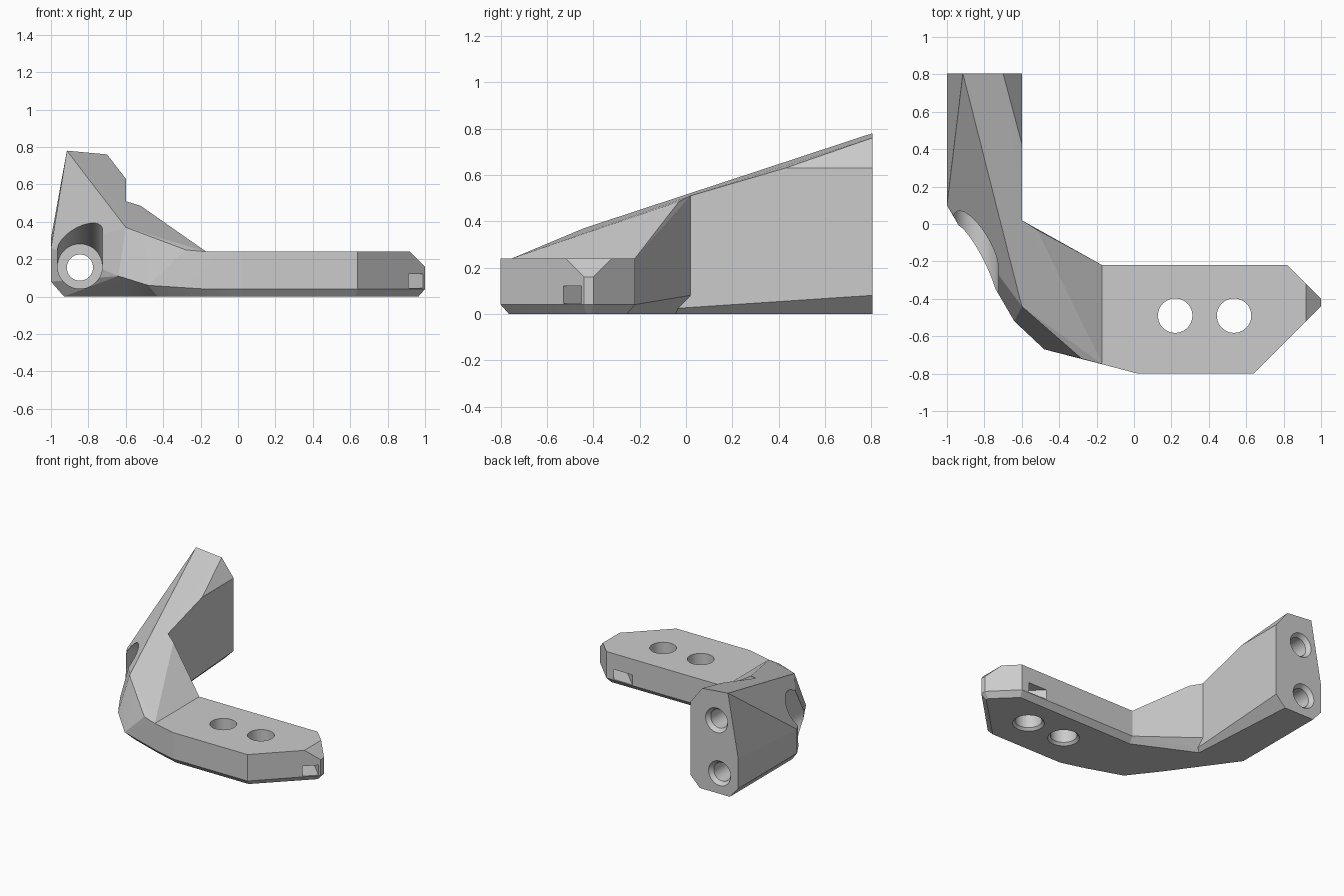
import bpy, bmesh, math
from mathutils import Matrix, Vector

cube = bpy.data.objects.get("Cube")
if cube:
    bpy.data.objects.remove(cube)

mat = bpy.data.materials.new("light_grey_plastic")
mat.use_nodes = True
grey = (0.6, 0.6, 0.6, 1)
mat.diffuse_color = grey
mat.node_tree.nodes["Principled BSDF"].inputs["Base Color"].default_value = grey


def finish(name, bm):
    bmesh.ops.recalc_face_normals(bm, faces=bm.faces)
    mesh = bpy.data.meshes.new(name)
    bm.to_mesh(mesh)
    bm.free()
    mesh.materials.append(mat)
    ob = bpy.data.objects.new(name, mesh)
    bpy.context.collection.objects.link(ob)
    return ob


def hull(name, points):
    """Convex solid around a set of corner points."""
    bm = bmesh.new()
    for p in points:
        bm.verts.new(p)
    res = bmesh.ops.convex_hull(bm, input=bm.verts)
    junk = [v for v in bm.verts if not v.link_faces]
    bmesh.ops.delete(bm, geom=junk, context='VERTS')
    bmesh.ops.dissolve_limit(bm, angle_limit=math.radians(0.5),
                             verts=bm.verts, edges=bm.edges)
    return finish(name, bm)


def ring(x, y, z, r, axis, n=48):
    """Circle of points facing along y or z."""
    pts = []
    for i in range(n):
        a = 2 * math.pi * i / n
        c, s = r * math.cos(a), r * math.sin(a)
        pts.append((x + c, y, z + s) if axis == 'Y' else (x + c, y + s, z))
    return pts


def combine(target, other, operation):
    mod = target.modifiers.new(operation, 'BOOLEAN')
    mod.operation = operation
    mod.solver = 'EXACT'
    mod.object = other
    bpy.context.view_layer.objects.active = target
    bpy.ops.object.modifier_apply(modifier=mod.name)
    bpy.data.objects.remove(other)


# Shared corners where the parts meet
inner_top, ridge_end = (-.6, .02, .51), (-.6, -.44, .37)
inner_low, inner_base = (-.6, .02, .08), (-.68, -.02, 0)
outer_low, outer_base = (-.64, -.52, .11), (-.6, -.40, 0)
seam = [(-.17, -.22, .24), (-.17, -.75, .24), (-.17, -.22, .04),
        (-.17, -.75, .04), (-.18, -.26, 0), (-.17, -.71, 0)]
back = .805

# Rising arm
arm = hull("bracket", [
    (-.915, back, .78), (-.70, back, .76), (-.6, back, .63), (-.6, .43, .63),
    (-1, back, .31), (-1, .1, .26), (-1, back, .08), (-1, .1, .08),
    (-.6, back, .08), (-.93, back, 0), (-.68, back, 0), (-.93, .06, 0),
    inner_top, ridge_end, inner_low, inner_base, outer_low, outer_base])

# Faceted elbow, overlapping both neighbours
elbow = hull("elbow", seam + [
    inner_top, ridge_end, inner_low, inner_base, outer_low, outer_base,
    (-.52, -.03, .485), (-.28, -.72, .25), (-.48, -.67, .06),
    (-.43, -.62, 0), (-.75, -.1, .2), (0, -.5, .12)])

# Flat mounting plate with chamfered lower rim and nose
outline = [(.02, -.80), (.64, -.80), (1, -.44), (1, -.40), (.82, -.22)]
base = [(.02, -.765), (.625, -.765), (.965, -.43), (.965, -.41), (.805, -.255)]
plate_pts = seam + [(x, y, .04) for x, y in outline] + [(x, y, 0) for x, y in base]
plate_pts += [(x, y, .24) for x, y in outline if x < 1]
plate_pts += [(x, y, .16) for x, y in outline if x == 1]
plate_pts += [(.92, -.52, .24), (.92, -.32, .24)]
plate = hull("plate", plate_pts)

combine(arm, elbow, 'UNION')
combine(arm, plate, 'UNION')

cutters = []
# Two plate holes with countersunk undersides
for x in (.22, .535):
    cutters.append(hull("plate_hole", ring(x, -.49, -.1, .092, 'Z') + ring(x, -.49, .4, .092, 'Z')))
    cutters.append(hull("plate_sink", ring(x, -.49, -.01, .12, 'Z') + ring(x, -.49, .02, .09, 'Z')))

# Arm holes: lower one runs through, upper one is blind
for x, z, depth in ((-.845, .155, 1.0), (-.82, .55, .27)):
    cutters.append(hull("arm_hole", ring(x, back - depth, z, .07, 'Y') + ring(x, .9, z, .07, 'Y')))
    cutters.append(hull("arm_sink", ring(x, back - .03, z, .07, 'Y') + ring(x, back + .01, z, .1, 'Y')))

# Screw head pocket whose ceiling climbs towards the front
cutters.append(hull("pocket", ring(-.845, .25, .162, .12, 'Y')
                    + ring(-.845, -.8, .162, .12, 'Y')
                    + ring(-.845, -.8, .58, .12, 'Y')))

# Strap slot crossing the plate corner diagonally
bm = bmesh.new()
bmesh.ops.create_cube(bm, size=1)
bmesh.ops.transform(bm, verts=bm.verts, matrix=(
    Matrix.Translation(Vector((.82, -.36, .083))) @ Matrix.Rotation(math.radians(-45), 4, 'Z')
    @ Matrix.Diagonal((.8, .11, .075, 1))))
cutters.append(finish("strap_slot", bm))

for cutter in cutters:
    cutter.hide_render = True
    combine(arm, cutter, 'DIFFERENCE')

# Smooth bores, crisp facets
bpy.ops.object.select_all(action='DESELECT')
arm.select_set(True)
bpy.context.view_layer.objects.active = arm
bpy.ops.object.shade_smooth_by_angle(angle=math.radians(10))
